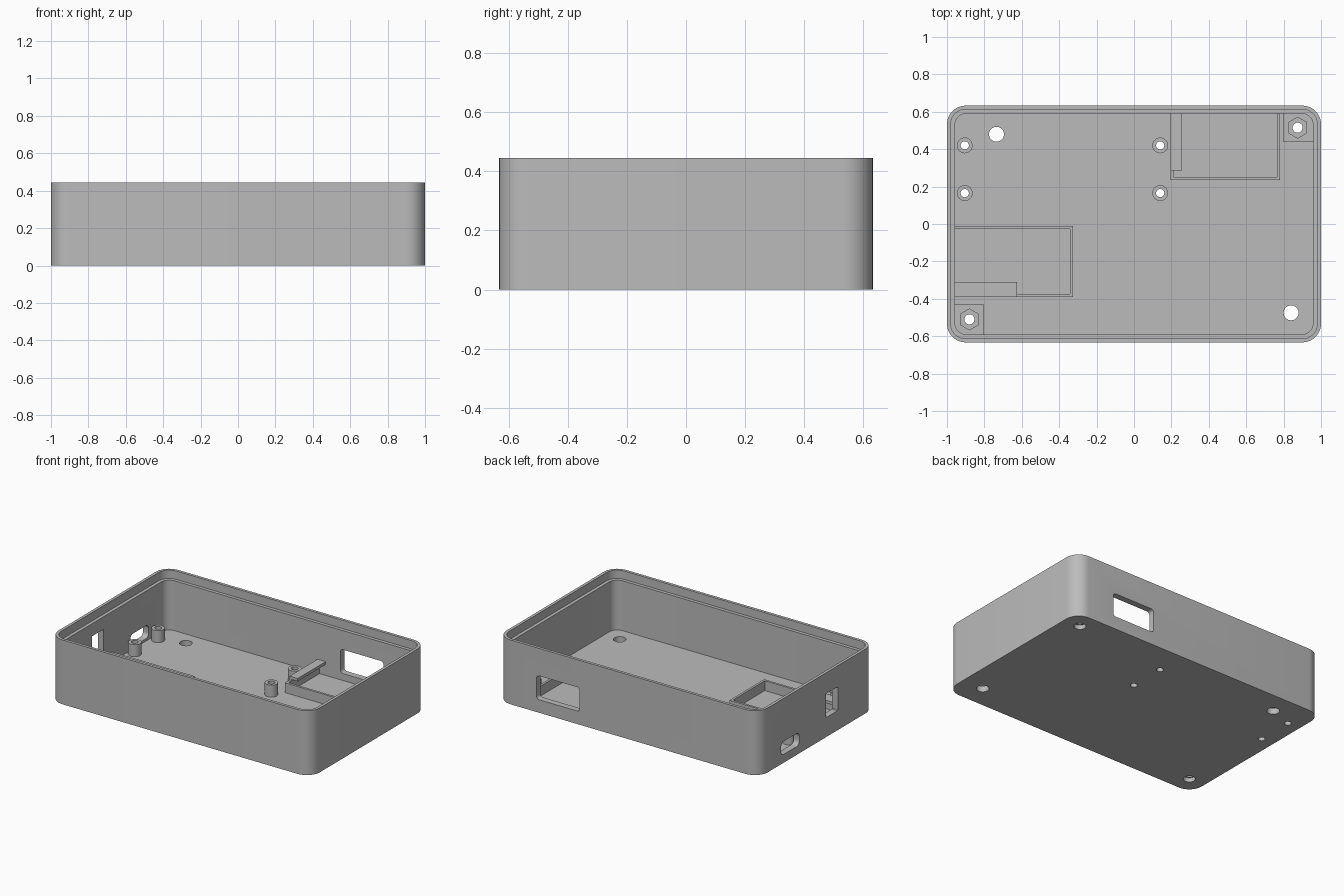
import bpy, bmesh, math
from mathutils import Vector

old = bpy.data.objects.get("Cube")
if old:
    bpy.data.objects.remove(old, do_unlink=True)

grey = bpy.data.materials.new("plain grey")
grey.use_nodes = True
grey.diffuse_color = (0.5, 0.5, 0.5, 1)
grey.node_tree.nodes["Principled BSDF"].inputs["Base Color"].default_value = (0.5, 0.5, 0.5, 1)

# Main sizes
W, D, H = 1.0, 0.633, 0.445
WALL, LIP, FLOOR = 0.043, 0.02, 0.042
IN_X, IN_Y = W - WALL, D - WALL


def rounded(a0, a1, b0, b1, r, steps=10):
    """Outline of a rectangle with rounded corners."""
    pts = []
    corners = [(a1 - r, b1 - r), (a0 + r, b1 - r), (a0 + r, b0 + r), (a1 - r, b0 + r)]
    for i, (ca, cb) in enumerate(corners):
        for k in range(steps + 1):
            t = math.pi / 2 * (i + k / steps)
            pts.append((ca + r * math.cos(t), cb + r * math.sin(t)))
    return pts


def ring(x, y, r, sides=32):
    return [(x + r * math.sin(math.tau * i / sides), y + r * math.cos(math.tau * i / sides))
            for i in range(sides)]


def prism(name, outline, lo, hi, axis="z"):
    """Extrude an outline along an axis."""
    place = {"z": lambda a, b, c: (a, b, c),
             "y": lambda a, b, c: (a, c, b),
             "x": lambda a, b, c: (c, a, b)}[axis]
    bm = bmesh.new()
    face = bm.faces.new([bm.verts.new(place(a, b, lo)) for a, b in outline])
    top = bmesh.ops.extrude_face_region(bm, geom=[face])["geom"]
    move = Vector(place(0, 0, hi - lo))
    bmesh.ops.translate(bm, vec=move, verts=[v for v in top if isinstance(v, bmesh.types.BMVert)])
    bmesh.ops.recalc_face_normals(bm, faces=bm.faces)
    mesh = bpy.data.meshes.new(name)
    bm.to_mesh(mesh)
    bm.free()
    mesh.materials.append(grey)
    obj = bpy.data.objects.new(name, mesh)
    bpy.context.scene.collection.objects.link(obj)
    return obj


def box(name, x0, x1, y0, y1, z0, z1):
    return prism(name, [(x0, y0), (x1, y0), (x1, y1), (x0, y1)], z0, z1)


def cut(obj, *cutters):
    """Subtract the cutters, then remove them."""
    bpy.context.view_layer.objects.active = obj
    for c in cutters:
        c.hide_render = True
        mod = obj.modifiers.new("cut", "BOOLEAN")
        mod.operation, mod.solver, mod.object = "DIFFERENCE", "EXACT", c
        bpy.ops.object.modifier_apply(modifier=mod.name)
        bpy.data.objects.remove(c, do_unlink=True)


def hole(x, y, r, lo=-0.1, hi=0.3, sides=32):
    return prism("hole_cutter", ring(x, y, r, sides), lo, hi)


# Tray shell with a stepped rim
tray = prism("tray", rounded(-W, W, -D, D, 0.1), 0, H)
cut(tray,
    prism("cavity", rounded(-IN_X, IN_X, -IN_Y, IN_Y, 0.06), FLOOR, H + 0.1),
    prism("rim_step", rounded(LIP - W, W - LIP, LIP - D, D - LIP, 0.08), H - 0.058, H + 0.1))

# Wall openings: back window, side port, side switch slot
cut(tray,
    prism("window", rounded(0.37, 0.70, 0.09, 0.255, 0.02, 4), 0.5, 0.8, "y"),
    prism("port", rounded(0.19, 0.39, 0.058, 0.148, 0.03, 5), -1.2, -0.9, "x"),
    prism("slot", rounded(-0.23, -0.10, 0.135, 0.30, 0.005, 1), -1.2, -0.9, "x"))

# Plain floor holes
cut(tray, hole(-0.735, 0.48, 0.04), hole(0.84, -0.475, 0.04))

# Board standoffs with bores through the floor
smooth = [tray]
for side, x in (("left", 0.14), ("right", -0.905)):
    for end, y in (("front", 0.165), ("back", 0.42)):
        post = prism(f"standoff_{side}_{end}", ring(x, y, 0.042), FLOOR, 0.125)
        cut(post, hole(x, y, 0.022))
        cut(tray, hole(x, y, 0.022))
        smooth.append(post)

# Corner blocks with hexagonal nut pockets and screw holes
for name, s, x, y, ix, iy in (("back_left", 1, 0.875, 0.515, 0.797, 0.44),
                              ("front_right", -1, -0.88, -0.51, -0.803, -0.43)):
    xs = sorted((ix, s * (IN_X + 0.005)))
    ys = sorted((iy, s * (IN_Y + 0.005)))
    block = box("nut_block_" + name, *xs, *ys, FLOOR, 0.13)
    cut(block, hole(x, y, 0.027), hole(x, y, 0.056, 0.08, 0.3, 6))
    cut(tray, hole(x, y, 0.027), hole(x, y, 0.038, -0.1, 0.03))
    smooth.append(block)

# Back module holder: three low walls and an overhanging clip
TOP, CLIP, T = 0.11, 0.137, 0.016
box("back_holder_front_wall", 0.195, 0.78, 0.235, 0.235 + T, FLOOR, TOP)
box("back_holder_left_wall", 0.78 - T, 0.78, 0.235 + T, IN_Y, FLOOR, TOP)
box("back_holder_right_wall", 0.195, 0.195 + T, 0.235 + T, IN_Y, FLOOR, TOP)
box("back_holder_clip_post", 0.195, 0.195 + T, 0.285, IN_Y, TOP, CLIP - 0.02)
box("back_holder_clip", 0.195, 0.257, 0.285, IN_Y, CLIP - 0.02, CLIP)

# Side module holder: three low walls and an overhanging clip
box("side_holder_left_wall", -0.325 - T, -0.325, -0.39, -0.01, FLOOR, TOP)
box("side_holder_back_wall", -IN_X, -0.325 - T, -0.01 - T, -0.01, FLOOR, TOP)
box("side_holder_front_wall", -IN_X, -0.325 - T, -0.39, -0.39 + T, FLOOR, TOP)
box("side_holder_clip_post", -IN_X, -0.625, -0.39, -0.39 + T, TOP, CLIP - 0.02)
box("side_holder_clip", -IN_X, -0.625, -0.39, -0.31, CLIP - 0.02, CLIP)

# Smooth the rounded parts, keep the edges sharp
for obj in bpy.context.view_layer.objects:
    obj.select_set(obj in smooth)
bpy.context.view_layer.objects.active = tray
bpy.ops.object.shade_smooth_by_angle(angle=math.radians(30))
